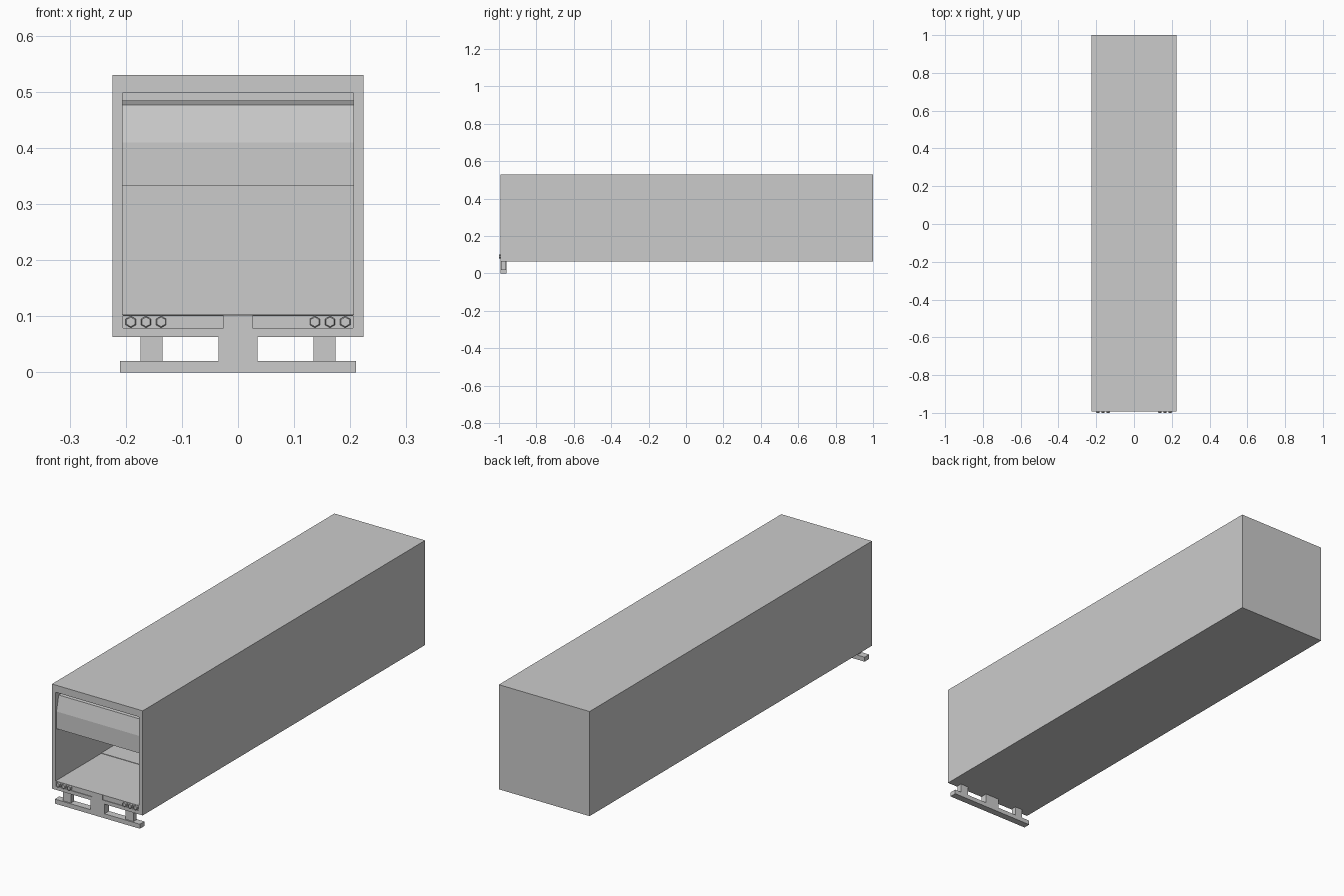
import bpy, math
from mathutils import Matrix

if "Cube" in bpy.data.objects:
    bpy.data.objects.remove(bpy.data.objects["Cube"])


def mesh_object(name, verts, faces):
    mesh = bpy.data.meshes.new(name)
    mesh.from_pydata(verts, [], faces)
    ob = bpy.data.objects.new(name, mesh)
    bpy.context.collection.objects.link(ob)
    return ob


def box(name, x0, x1, y0, y1, z0, z1):
    v = [(x, y, z) for x in (x0, x1) for y in (y0, y1) for z in (z0, z1)]
    f = [(0, 1, 3, 2), (4, 6, 7, 5), (0, 4, 5, 1), (2, 3, 7, 6), (0, 2, 6, 4), (1, 5, 7, 3)]
    return mesh_object(name, v, f)


def cut(target, cutter):
    cutter.hide_render = True
    m = target.modifiers.new(cutter.name, 'BOOLEAN')
    m.operation = 'DIFFERENCE'
    m.solver = 'EXACT'
    m.object = cutter
    bpy.context.view_layer.objects.active = target
    bpy.ops.object.modifier_apply(modifier=m.name)
    bpy.data.objects.remove(cutter)


# Hollow cargo body, open at the loading end
body = box("cargo_body", -0.224, 0.224, -0.992, 1.0, 0.063, 0.53)
cut(body, box("cargo_space_cutter", -0.206, 0.206, -1.1, 0.98, 0.102, 0.498))

# Shallow light recesses in the sill
for side in (-1, 1):
    a, b = sorted((side * 0.026, side * 0.205))
    cut(body, box("light_recess_cutter", a, b, -1.1, -0.989, 0.079, 0.1005))

# Raised inner floor lining
box("inner_floor", -0.206, 0.206, -0.67, 0.98, 0.101, 0.104)

# Half-open roller door, curving back under the roof
path = [(-0.986, 0.333), (-0.986, 0.41), (-0.97, 0.477), (-0.66, 0.485)]
inner = [(-0.66, 0.478), (-0.963, 0.470), (-0.978, 0.409), (-0.978, 0.333)]
profile = path + inner
n = len(profile)
verts = [(x, y, z) for x in (-0.206, 0.206) for y, z in profile]
faces = [(i, i + 1, n - 2 - i, n - 1 - i) for i in range(3)]
faces += [tuple(n + k for k in reversed(f)) for f in faces]
faces += [(i, n + i, n + (i + 1) % n, (i + 1) % n) for i in range(n)]
mesh_object("roller_door", verts, faces)

# Rear bumper: bar, middle block and two struts
box("bumper_bar", -0.21, 0.21, -0.992, -0.96, 0, 0.02)
box("bumper_middle_block", -0.035, 0.035, -0.992, -0.96, 0.02, 0.0635)
for side in (-1, 1):
    a, b = sorted((side * 0.135, side * 0.174))
    box("bumper_strut", a, b, -0.986, -0.964, 0.02, 0.0635)

# Six-sided tail lights with a rim and sunken lens
rings = [(0.0105, -0.985), (0.0105, -0.9985), (0.0085, -1.0), (0.0085, -0.997)]
for side in (-1, 1):
    for x in (0.137, 0.164, 0.191):
        v = [(side * x + r * math.sin(k * math.pi / 3), y, 0.09 + r * math.cos(k * math.pi / 3))
             for r, y in rings for k in range(6)]
        f = [(j * 6 + k, j * 6 + (k + 1) % 6, j * 6 + 6 + (k + 1) % 6, j * 6 + 6 + k)
             for j in range(3) for k in range(6)]
        f += [tuple(range(5, -1, -1)), tuple(range(18, 24))]
        mesh_object("tail_light", v, f)

# Consistent outward normals
import bmesh
for ob in bpy.context.collection.objects:
    bm = bmesh.new()
    bm.from_mesh(ob.data)
    bmesh.ops.recalc_face_normals(bm, faces=bm.faces)
    bm.to_mesh(ob.data)
    bm.free()
